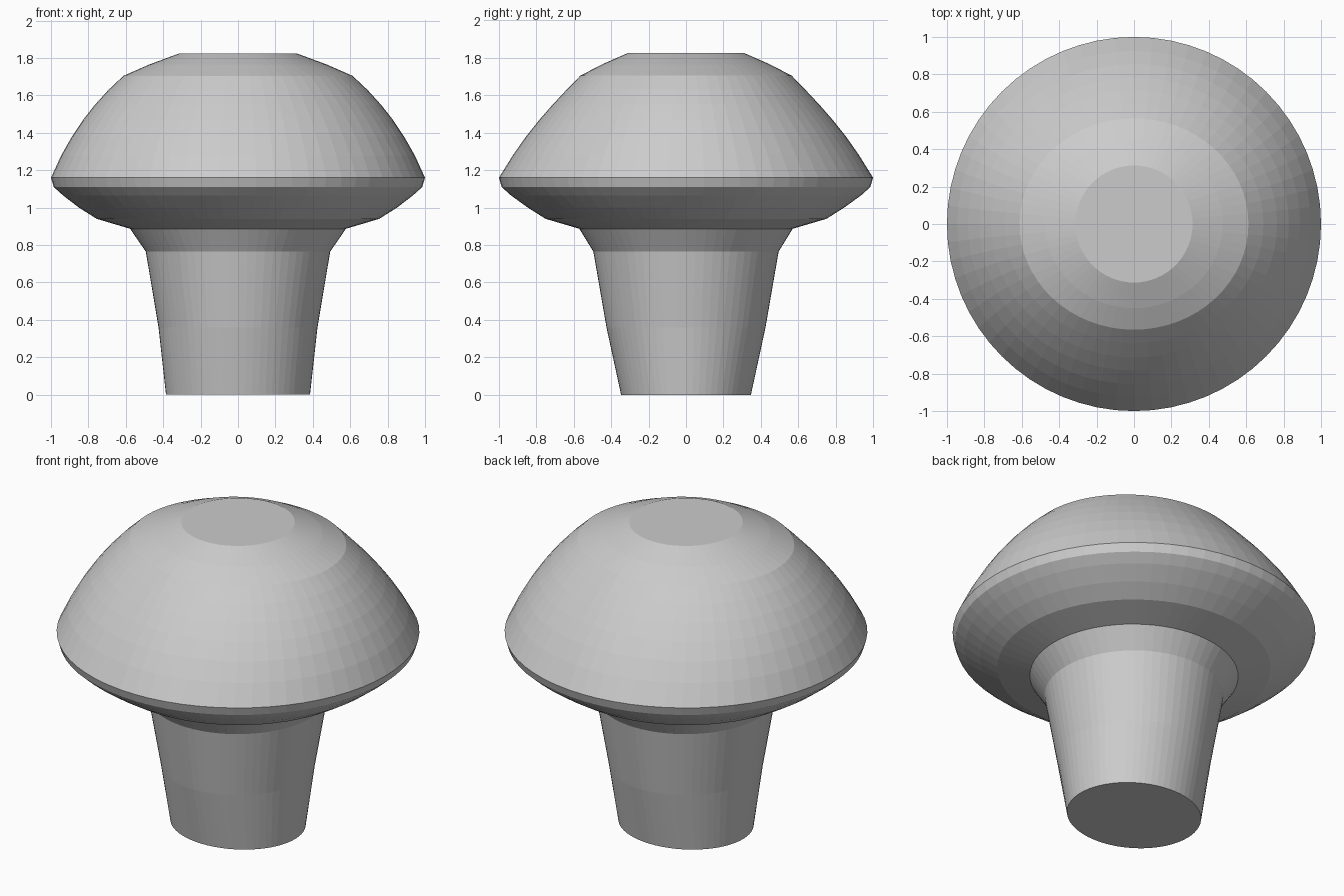
import bpy, bmesh, math

if "Cube" in bpy.data.objects:
    bpy.data.objects.remove(bpy.data.objects["Cube"])

SEGMENTS = 64

grey = bpy.data.materials.new("plain grey")
grey.diffuse_color = (0.6, 0.6, 0.6, 1)
grey.use_nodes = True
grey.node_tree.nodes["Principled BSDF"].inputs["Base Color"].default_value = grey.diffuse_color


def loft(name, rings, cap_bottom=False, cap_top=False):
    """Skin elliptical rings given as (z, x radius, y radius)."""
    bm = bmesh.new()
    loops = []
    for z, rx, ry in rings:
        loops.append([bm.verts.new((rx * math.cos(a), ry * math.sin(a), z))
                      for a in (2 * math.pi * i / SEGMENTS for i in range(SEGMENTS))])
    for low, high in zip(loops, loops[1:]):
        for i in range(SEGMENTS):
            j = (i + 1) % SEGMENTS
            bm.faces.new((low[i], low[j], high[j], high[i]))
    if cap_bottom:
        bm.faces.new(loops[0][::-1])
    if cap_top:
        bm.faces.new(loops[-1])
    mesh = bpy.data.meshes.new(name)
    bm.to_mesh(mesh)
    bm.free()
    mesh.materials.append(grey)
    obj = bpy.data.objects.new(name, mesh)
    bpy.context.collection.objects.link(obj)
    return obj


# Tapered stem, flaring where it meets the cap
loft("stem", [(0, 0.385, 0.347), (0.36, 0.425, 0.425),
              (0.765, 0.493, 0.495), (0.887, 0.577, 0.57)], cap_bottom=True)

# Rounded underside of the cap
loft("cap_underside", [(0.887, 0.577, 0.57), (0.94, 0.755, 0.75),
                       (1.0, 0.85, 0.845), (1.065, 0.935, 0.935),
                       (1.11, 0.985, 0.985), (1.16, 1.0, 1.0)])

# Domed cap with a flat top
loft("cap_dome", [(1.16, 1.0, 1.0), (1.28, 0.945, 0.925),
                  (1.38, 0.888, 0.855), (1.47, 0.828, 0.783),
                  (1.55, 0.765, 0.713), (1.63, 0.692, 0.638),
                  (1.705, 0.612, 0.565), (1.765, 0.475, 0.45),
                  (1.825, 0.313, 0.313)], cap_top=True)
